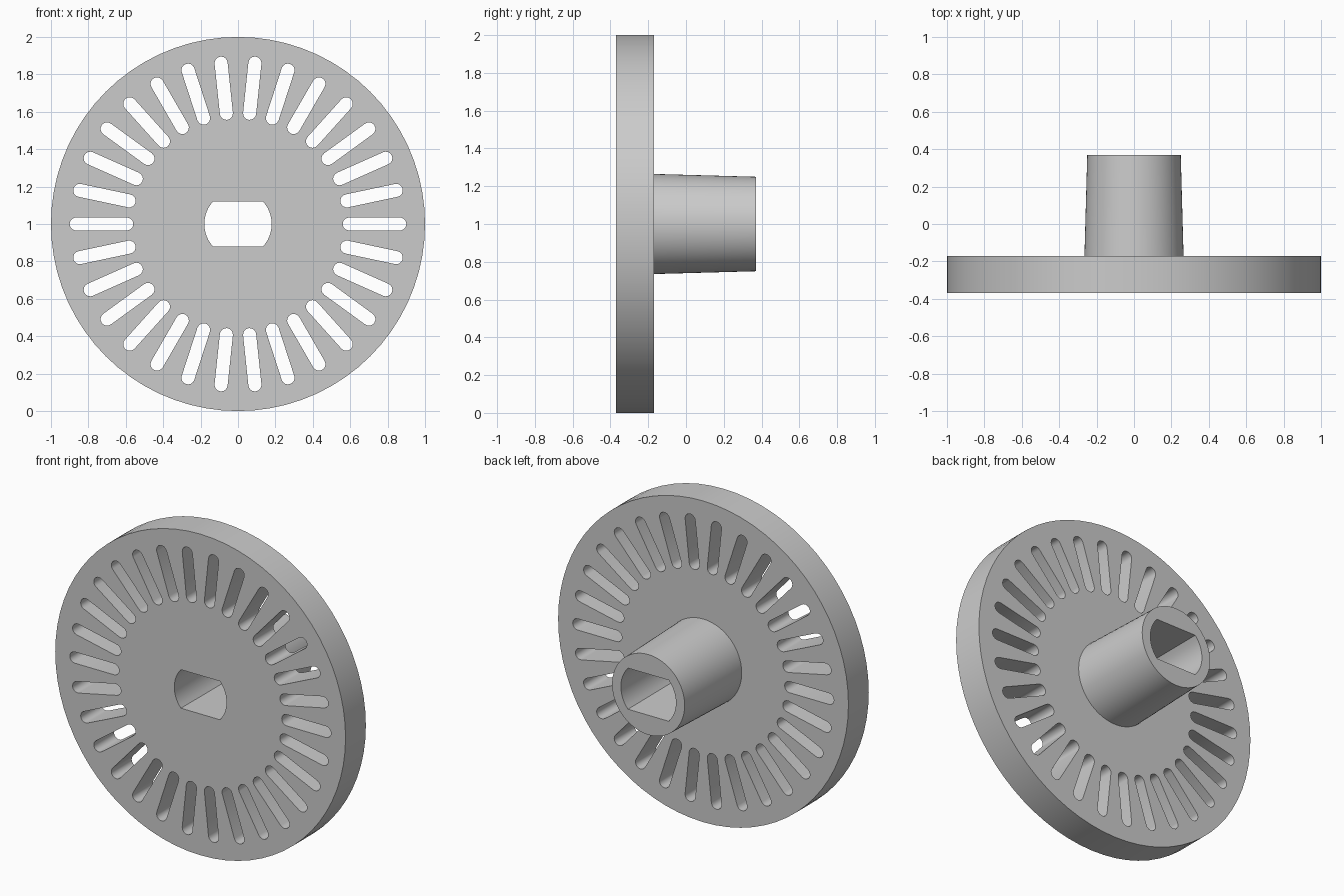
import bpy, bmesh, math

if "Cube" in bpy.data.objects:
    bpy.data.objects.remove(bpy.data.objects["Cube"])

FRONT, SHOULDER, BACK = -0.37, -0.17, 0.37   # depths along y
CZ = 1.0                                     # axis height
SLOTS = 30

bm = bmesh.new()


def circle(r, n):
    return [(r * math.cos(2 * math.pi * i / n), r * math.sin(2 * math.pi * i / n)) for i in range(n)]


def bore(r, flat, n=12):
    """Round hole with flats at top and bottom."""
    a = math.asin(flat / r)
    right = [(r * math.cos(t), r * math.sin(t)) for t in (-a + 2 * a * i / n for i in range(n + 1))]
    return right + [(-x, -z) for x, z in right]


def slot(angle, r0=0.595, r1=0.865, w=0.035, n=8):
    """Radial slot with rounded ends."""
    pts = []
    for centre, start in ((r1, -math.pi / 2), (r0, math.pi / 2)):
        for i in range(n + 1):
            t = start + math.pi * i / n
            pts.append((centre + w * math.cos(t), w * math.sin(t)))
    c, s = math.cos(angle), math.sin(angle)
    return [(x * c - z * s, x * s + z * c) for x, z in pts]


def loop(pts, y):
    verts = [bm.verts.new((x, y, CZ + z)) for x, z in pts]
    for i, v in enumerate(verts):
        bm.edges.new((v, verts[i - 1]))
    return verts


def wall(a, b):
    for i in range(len(a)):
        bm.faces.new((a[i - 1], a[i], b[i], b[i - 1]))


def cap(loops):
    """Fill the flat area between an outer loop and its holes."""
    edges = [bm.edges.get((l[i], l[i - 1])) for l in loops for i in range(len(l))]
    bmesh.ops.triangle_fill(bm, edges=edges, use_beauty=True)


# loops of the disc, slots, hub and tapered bore
rim_f, rim_b = (loop(circle(1.0, 72), y) for y in (FRONT, SHOULDER))
outlines = [slot(2 * math.pi * k / SLOTS) for k in range(SLOTS)]
slots_f = [loop(p, FRONT) for p in outlines]
slots_b = [loop(p, SHOULDER) for p in outlines]
hub_base, hub_end = loop(circle(0.265, 64), SHOULDER), loop(circle(0.25, 64), BACK)
bore_f, bore_b = loop(bore(0.18, 0.12), FRONT), loop(bore(0.19, 0.128), BACK)

# flat faces
cap([rim_f, bore_f] + slots_f)
cap([rim_b, hub_base] + slots_b)
cap([hub_end, bore_b])

# side walls
wall(rim_f, rim_b)
wall(hub_base, hub_end)
wall(bore_f, bore_b)
for f, b in zip(slots_f, slots_b):
    wall(f, b)

bmesh.ops.recalc_face_normals(bm, faces=bm.faces)
mesh = bpy.data.meshes.new("slotted_wheel")
bm.to_mesh(mesh)
bm.free()

grey = bpy.data.materials.new("grey")
grey.diffuse_color = (0.6, 0.6, 0.6, 1)
grey.use_nodes = True
grey.node_tree.nodes["Principled BSDF"].inputs["Base Color"].default_value = grey.diffuse_color
mesh.materials.append(grey)

wheel = bpy.data.objects.new("slotted_wheel", mesh)
bpy.context.collection.objects.link(wheel)
bpy.context.view_layer.objects.active = wheel
wheel.select_set(True)
bpy.ops.object.shade_smooth_by_angle(angle=math.radians(30))
